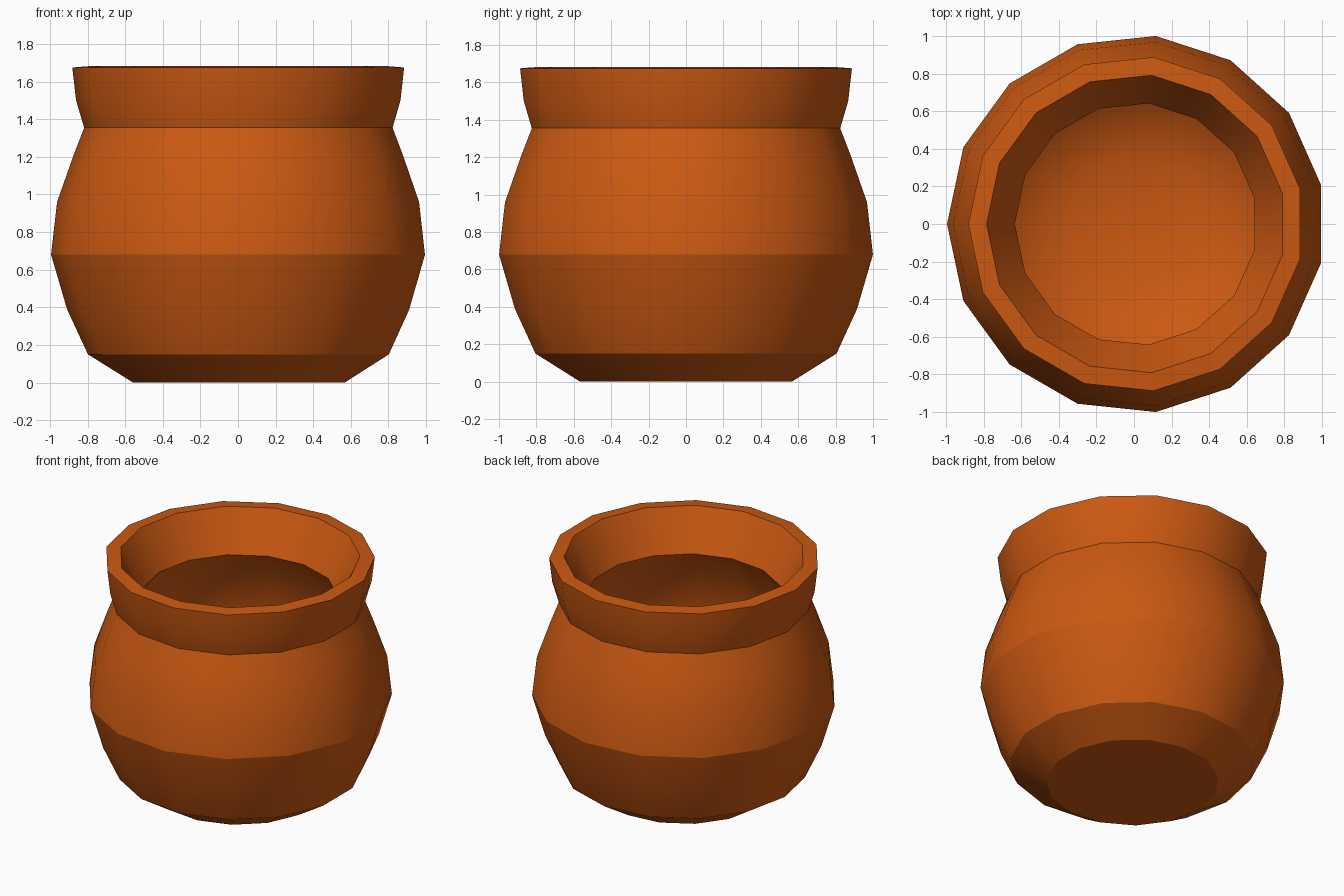
import bpy
import bmesh
from math import cos, sin, pi

cube = bpy.data.objects.get("Cube")
if cube:
    bpy.data.objects.remove(cube)

SIDES = 15
AXIS_X = 0.011  # an odd side count puts the axis slightly off the box centre

# (radius, height, crease) from the foot, over the rim, to the inner floor
OUTER_WALL = [(0.569, 0, True), (0.809, 0.15, True), (0.92, 0.39, False),
              (1.005, 0.68, True), (0.973, 0.96, False), (0.885, 1.21, False)]
COLLAR = [(0.829, 1.355, True), (0.872, 1.50, False), (0.892, 1.675, True),
          (0.795, 1.683, True)]
INNER_WALL = [(0.645, 1.40, True), (0.76, 1.20, False), (0.845, 0.96, False),
              (0.875, 0.69, False), (0.80, 0.43, False), (0.66, 0.25, False),
              (0.36, 0.15, False)]

clay = bpy.data.materials.new("orange clay")
clay.use_nodes = True
clay.diffuse_color = (0.60, 0.10, 0.006, 1)
clay.node_tree.nodes["Principled BSDF"].inputs["Base Color"].default_value = clay.diffuse_color


def ring(bm, radius, z):
    """One loop of vertices, with the first on the right (-x)."""
    angles = [pi + 2 * pi * i / SIDES for i in range(SIDES)]
    return [bm.verts.new((AXIS_X + radius * cos(a), radius * sin(a), z)) for a in angles]


def lathe(name, profile, material):
    bm = bmesh.new()
    loops = [ring(bm, r, z) for r, z, crease in profile]
    bm.faces.new(reversed(loops[0]))  # underside
    for low, high in zip(loops, loops[1:]):
        for i in range(SIDES):
            j = (i + 1) % SIDES
            bm.faces.new((low[i], low[j], high[j], high[i]))
    # Inner floor closes in a fan
    centre = bm.verts.new((AXIS_X, 0, profile[-1][1] - 0.03))
    for i in range(SIDES):
        bm.faces.new((loops[-1][i], loops[-1][(i + 1) % SIDES], centre))
    # Smooth shading, with hard creases around the marked loops
    for face in bm.faces:
        face.smooth = True
    for loop, (r, z, crease) in zip(loops, profile):
        for i in range(SIDES):
            bm.edges.get((loop[i], loop[(i + 1) % SIDES])).smooth = not crease
    bmesh.ops.recalc_face_normals(bm, faces=bm.faces)
    mesh = bpy.data.meshes.new(name)
    bm.to_mesh(mesh)
    bm.free()
    mesh.materials.append(material)
    obj = bpy.data.objects.new(name, mesh)
    bpy.context.collection.objects.link(obj)
    return obj


lathe("clay_pot", OUTER_WALL + COLLAR + INNER_WALL, clay)
